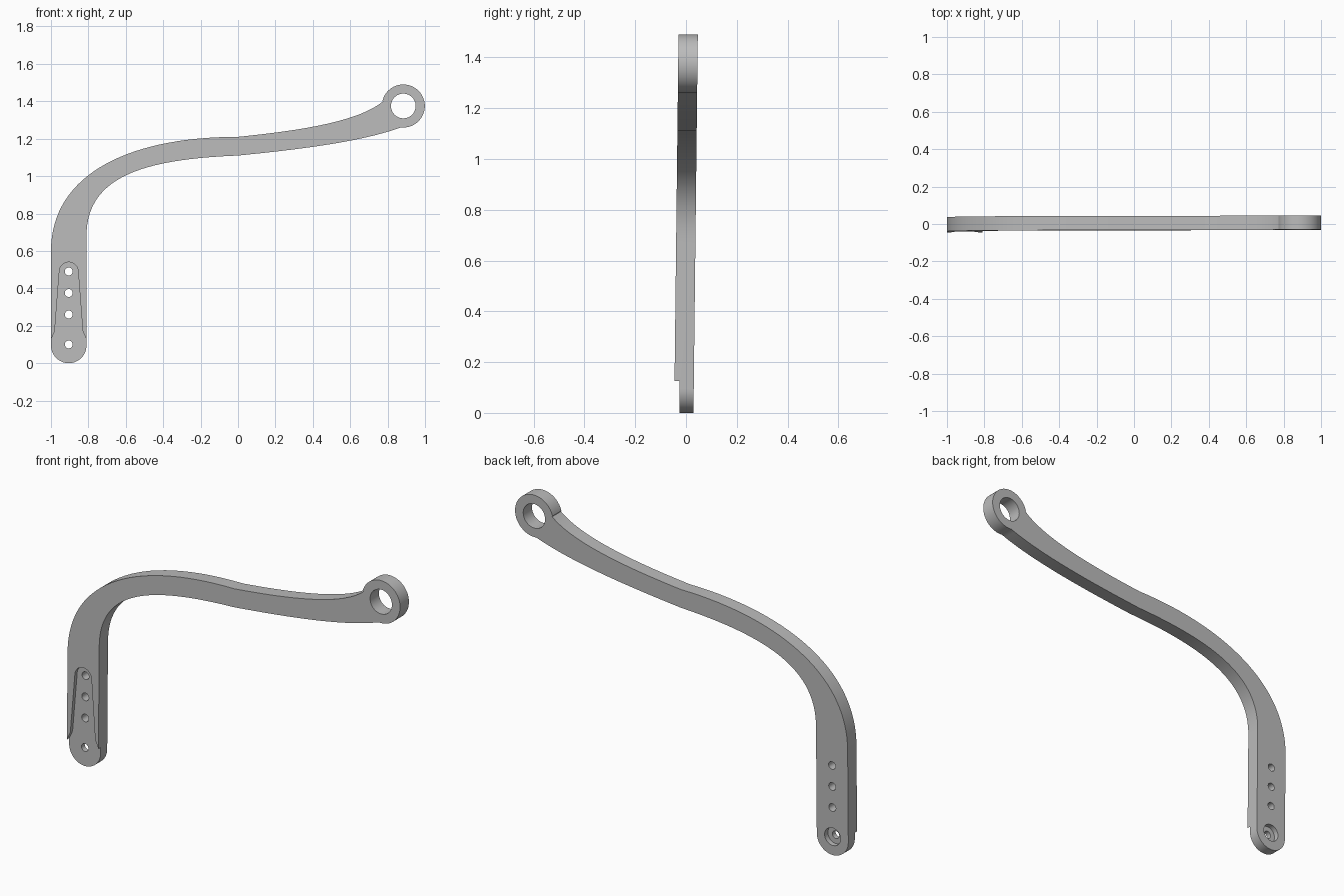
import bpy, bmesh, math
from mathutils import Vector
from mathutils.geometry import interpolate_bezier

cube = bpy.data.objects.get("Cube")
if cube:
    bpy.data.objects.remove(cube, do_unlink=True)

HALF = 0.038            # half the plate thickness
POST_X = -0.905         # centre line of the upright
FLOOR = -0.018          # depth of the front recess

grey = bpy.data.materials.new("satin_grey")
grey.use_nodes = True
colour = (0.5, 0.5, 0.5, 1)
grey.diffuse_color = colour
grey.node_tree.nodes["Principled BSDF"].inputs["Base Color"].default_value = colour


def arc(cx, cz, r, start, end, n):
    angles = [math.radians(start + (end - start) * i / n) for i in range(n + 1)]
    return [(cx + r * math.cos(a), cz + r * math.sin(a)) for a in angles]


def bezier(*pts, n=32):
    p = [Vector((x, z, 0)) for x, z in pts]
    return [(v.x, v.y) for v in interpolate_bezier(*p, n)]


def prism(name, outline, y0, y1):
    """Extrude a closed x-z outline from y0 to y1."""
    bm = bmesh.new()
    face = bm.faces.new([bm.verts.new((x, y0, z)) for x, z in outline])
    ext = bmesh.ops.extrude_face_region(bm, geom=[face])
    moved = [v for v in ext["geom"] if isinstance(v, bmesh.types.BMVert)]
    bmesh.ops.translate(bm, verts=moved, vec=(0, y1 - y0, 0))
    bmesh.ops.recalc_face_normals(bm, faces=bm.faces)
    mesh = bpy.data.meshes.new(name)
    bm.to_mesh(mesh)
    bm.free()
    mesh.materials.append(grey)
    obj = bpy.data.objects.new(name, mesh)
    bpy.context.collection.objects.link(obj)
    return obj


def cut(target, cutter):
    cutter.hide_render = True
    mod = target.modifiers.new("cut", "BOOLEAN")
    mod.operation = "DIFFERENCE"
    mod.solver = "EXACT"
    mod.object = cutter
    bpy.context.view_layer.objects.active = target
    bpy.ops.object.modifier_apply(modifier=mod.name)
    bpy.data.objects.remove(cutter, do_unlink=True)


# Arm outline: outer curve, ring, inner curve, rounded foot
outer = bezier((-1, 0.6), (-1, 1.0), (-0.6, 1.21), (0, 1.21))
outer += bezier((0, 1.21), (0.35, 1.245), (0.65, 1.295), (0.775, 1.4))[1:]
ring = arc(0.884, 1.375, 0.115, 165, -90, 48)
inner = bezier((0.87, 1.26), (0.65, 1.18), (0.3, 1.14), (0, 1.11))
inner += bezier((0, 1.11), (-0.5, 1.09), (-0.81, 1.0), (-0.81, 0.68))[1:]
foot = arc(POST_X, 0.095, 0.095, 0, -180, 32)
arm = prism("curved_arm", outer + ring + inner + foot, -HALF, HALF)

# Ring bore and the row of mounting holes
cut(arm, prism("ring_bore", arc(0.884, 1.375, 0.066, 0, 352.5, 47), -0.1, 0.1))
for z in (0.1, 0.26, 0.375, 0.49):
    cut(arm, prism("mount_hole", arc(POST_X, z, 0.021, 0, 345, 23), -0.1, 0.1))

# Tapered front recess that opens out over the foot
side = [(0.075, 0.17), (0.1, 0.115), (0.15, 0.105), (0.15, -0.1)]
recess = arc(POST_X, 0.49, 0.05, 175, 5, 20)
recess += [(POST_X + dx, z) for dx, z in side]
recess += [(POST_X - dx, z) for dx, z in reversed(side)]
cut(arm, prism("front_recess", recess, -0.1, FLOOR))

# Counterbore on the back of the foot
cut(arm, prism("back_counterbore", arc(POST_X, 0.1, 0.048, 0, 348, 29), 0.01, 0.1))

# The whole arm leans slightly backward with height
for v in arm.data.vertices:
    v.co.y += 0.0115 * (v.co.z - 0.745)

bpy.ops.object.select_all(action="DESELECT")
arm.select_set(True)
bpy.context.view_layer.objects.active = arm
bpy.ops.object.shade_smooth_by_angle(angle=math.radians(30))
